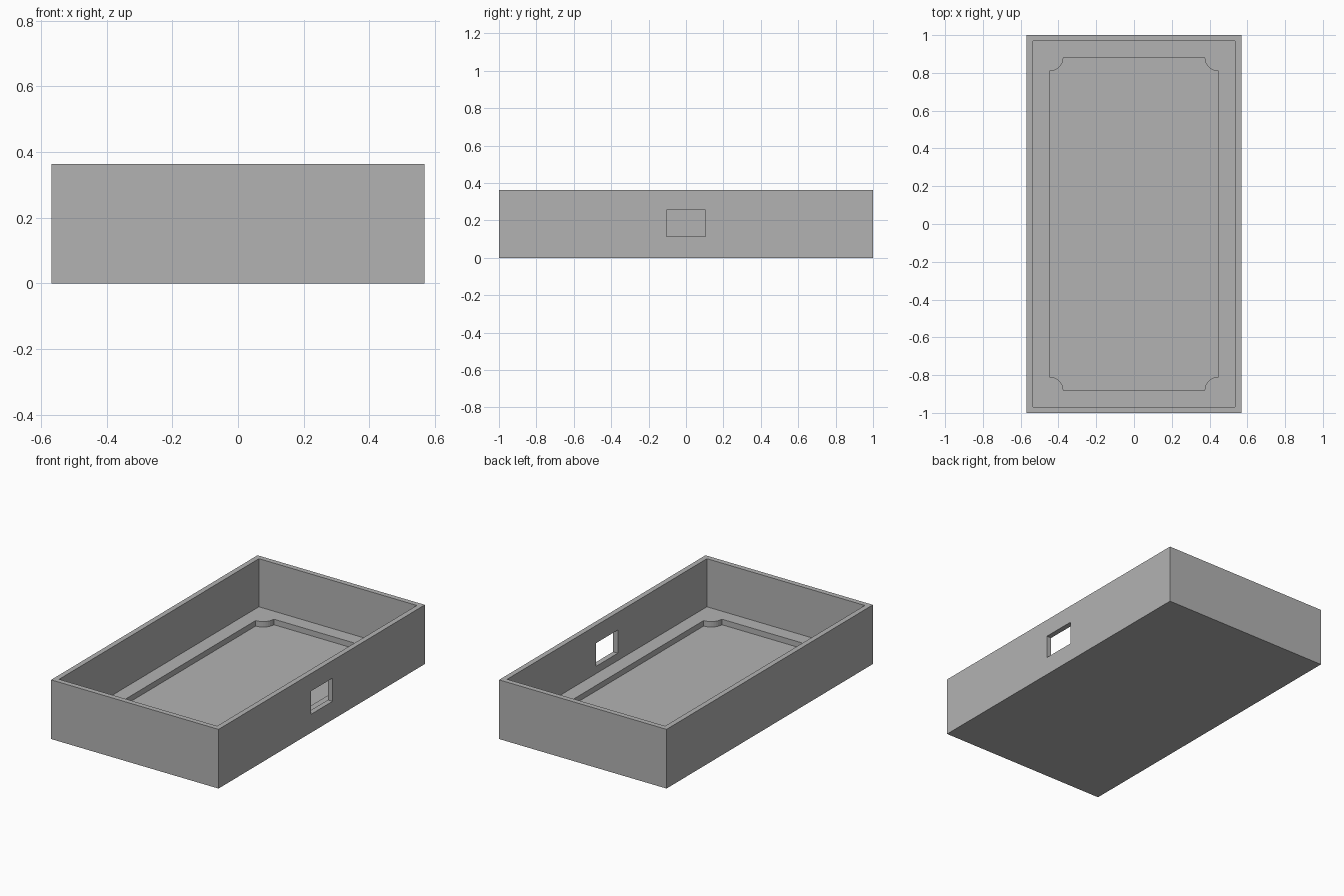
import bpy, bmesh
from math import cos, sin, pi

cube = bpy.data.objects.get("Cube")
if cube:
    bpy.data.objects.remove(cube, do_unlink=True)

# Overall sizes
HALF_X, HALF_Y, HEIGHT = 0.568, 1.0, 0.363
WALL = 0.032
LEDGE_Z, FLOOR_Z = 0.068, 0.034
POCKET_X, POCKET_Y, POST_R = 0.447, 0.882, 0.073
ABOVE = HEIGHT + 0.1

grey = bpy.data.materials.new("plain_grey")
grey.use_nodes = True
grey.diffuse_color = (0.45, 0.45, 0.45, 1)
grey.node_tree.nodes["Principled BSDF"].inputs["Base Color"].default_value = grey.diffuse_color


def prism(name, outline, z0, z1):
    """Extrude a counter-clockwise outline from z0 up to z1."""
    bm = bmesh.new()
    base = bm.faces.new([bm.verts.new((x, y, z0)) for x, y in outline])
    top = bmesh.ops.extrude_face_region(bm, geom=[base])["geom"]
    bmesh.ops.translate(bm, vec=(0, 0, z1 - z0),
                        verts=[g for g in top if isinstance(g, bmesh.types.BMVert)])
    bmesh.ops.recalc_face_normals(bm, faces=bm.faces)
    mesh = bpy.data.meshes.new(name)
    bm.to_mesh(mesh)
    bm.free()
    mesh.materials.append(grey)
    obj = bpy.data.objects.new(name, mesh)
    bpy.context.collection.objects.link(obj)
    return obj


def rectangle(x0, x1, y0, y1):
    return [(x0, y0), (x1, y0), (x1, y1), (x0, y1)]


def pocket_outline(steps=8):
    """Rectangle whose corners are bitten by round posts."""
    points = []
    for sx, sy, start in ((1, 1, 1.5), (-1, 1, 2.0), (-1, -1, 0.5), (1, -1, 1.0)):
        for i in range(steps + 1):
            a = pi * (start - 0.5 * i / steps)
            points.append((sx * POCKET_X + POST_R * cos(a), sy * POCKET_Y + POST_R * sin(a)))
    return points


def cut(target, cutter):
    cutter.hide_render = True
    mod = target.modifiers.new(cutter.name, 'BOOLEAN')
    mod.operation = 'DIFFERENCE'
    mod.solver = 'EXACT'
    mod.object = cutter
    bpy.context.view_layer.objects.active = target
    bpy.ops.object.modifier_apply(modifier=mod.name)
    bpy.data.objects.remove(cutter, do_unlink=True)


# Open tray: outer block, cavity, recessed floor and side port
tray = prism("tray", rectangle(-HALF_X, HALF_X, -HALF_Y, HALF_Y), 0, HEIGHT)
ix, iy = HALF_X - WALL, HALF_Y - WALL
cut(tray, prism("cavity", rectangle(-ix, ix, -iy, iy), LEDGE_Z, ABOVE))
cut(tray, prism("floor_pocket", pocket_outline(), FLOOR_Z, HEIGHT - 0.1))
cut(tray, prism("side_port", rectangle(ix - 0.1, HALF_X + 0.1, -0.105, 0.105), 0.113, 0.255))
